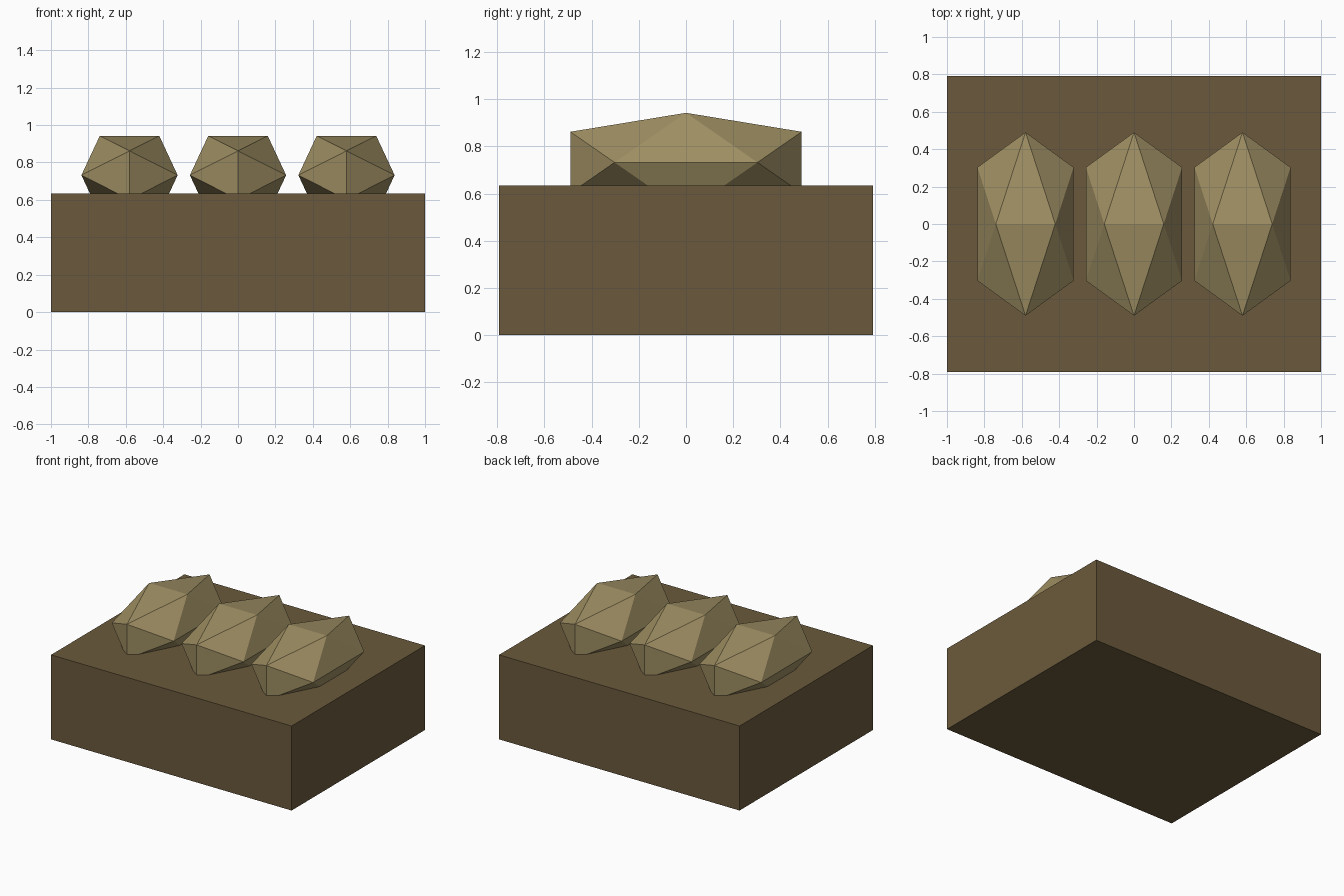
import bpy, bmesh

if "Cube" in bpy.data.objects:
    bpy.data.objects.remove(bpy.data.objects["Cube"])


def material(name, hex_rgb):
    def lin(v):
        v /= 255
        return v / 12.92 if v <= 0.04045 else ((v + 0.055) / 1.055) ** 2.4
    m = bpy.data.materials.new(name)
    m.diffuse_color = (*[lin(c) for c in hex_rgb], 1)
    m.use_nodes = True
    m.node_tree.nodes["Principled BSDF"].inputs["Base Color"].default_value = m.diffuse_color
    return m


def add_object(name, bm, mat, location):
    bmesh.ops.recalc_face_normals(bm, faces=bm.faces[:])
    mesh = bpy.data.meshes.new(name)
    bm.to_mesh(mesh)
    bm.free()
    mesh.materials.append(mat)
    ob = bpy.data.objects.new(name, mesh)
    ob.location = location
    bpy.context.collection.objects.link(ob)
    return ob


dark_brown = material("dark_brown", (107, 90, 60))
tan = material("tan", (159, 143, 99))

# Base block
BASE_H = 0.635
bm = bmesh.new()
bmesh.ops.create_cube(bm, size=1)
bmesh.ops.scale(bm, vec=(2.0, 1.584, BASE_H), verts=bm.verts)
add_object("base_block", bm, dark_brown, (0, 0, BASE_H / 2))

# Three stretched icosahedron lumps, partly sunk into the block
PHI = (1 + 5 ** 0.5) / 2
SX, SY, SZ = 0.159, 0.303, 0.13
for i, x in enumerate((-0.58, 0, 0.58)):
    bm = bmesh.new()
    for s in (-1, 1):
        for t in (-PHI, PHI):
            for p in ((s, 0, t), (t, s, 0), (0, t, s)):
                bm.verts.new((p[0] * SX, p[1] * SY, p[2] * SZ))
    bmesh.ops.convex_hull(bm, input=bm.verts[:])
    add_object(f"lump_{i + 1}", bm, tan, (x, 0, 0.732))
